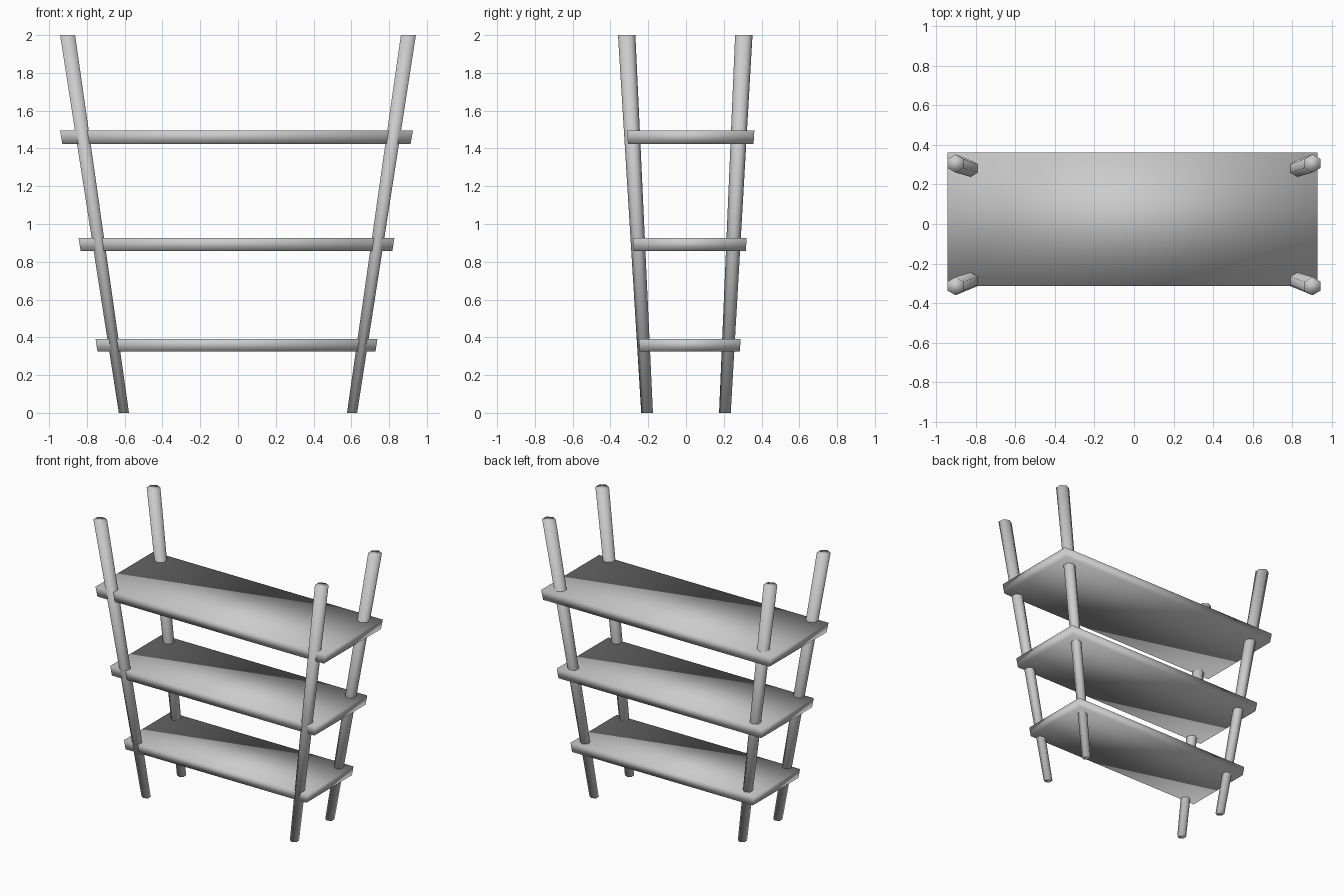
import bpy, bmesh, math

if "Cube" in bpy.data.objects:
    bpy.data.objects.remove(bpy.data.objects["Cube"])


def loft(name, bottom, top):
    """Smooth-shaded solid between two matching rings of points."""
    bm = bmesh.new()
    lo = [bm.verts.new(p) for p in bottom]
    hi = [bm.verts.new(p) for p in top]
    n = len(lo)
    bm.faces.new(lo[::-1])
    bm.faces.new(hi)
    for i in range(n):
        j = (i + 1) % n
        bm.faces.new((lo[i], lo[j], hi[j], hi[i]))
    for f in bm.faces:
        f.smooth = True
    mesh = bpy.data.meshes.new(name)
    bm.to_mesh(mesh)
    bm.free()
    obj = bpy.data.objects.new(name, mesh)
    bpy.context.collection.objects.link(obj)
    return obj


def hexagon(x, y, z, r):
    return [(x - r * math.sin(i * math.pi / 3), y + r * math.cos(i * math.pi / 3), z)
            for i in range(6)]


def rectangle(cx, cy, z, hx, hy):
    return [(cx + sx * hx, cy + sy * hy, z)
            for sx, sy in ((-1, -1), (1, -1), (1, 1), (-1, 1))]


# Splayed six-sided poles, thicker towards the top
for side, sx in (("left", -1), ("right", 1)):
    for end, y0, y1 in (("front", -0.206, -0.314), ("back", 0.206, 0.306)):
        loft(f"{end}_{side}_pole",
             hexagon(sx * 0.604, y0, 0, 0.031),
             hexagon(sx * 0.902, y1, 2, 0.046))

# Shelves, growing wider with height, undersides slightly smaller
shelves = (
    ("lower_shelf", 0.326, 0.392, 0.746, 0.269, 0.020),
    ("middle_shelf", 0.857, 0.926, 0.836, 0.301, 0.020),
    ("upper_shelf", 1.424, 1.495, 0.934, 0.337, 0.025),
)
for name, z0, z1, hx, hy, cy in shelves:
    loft(name,
         rectangle(-0.008, cy, z0, hx * 0.987, hy * 0.987),
         rectangle(-0.008, cy, z1, hx, hy))
